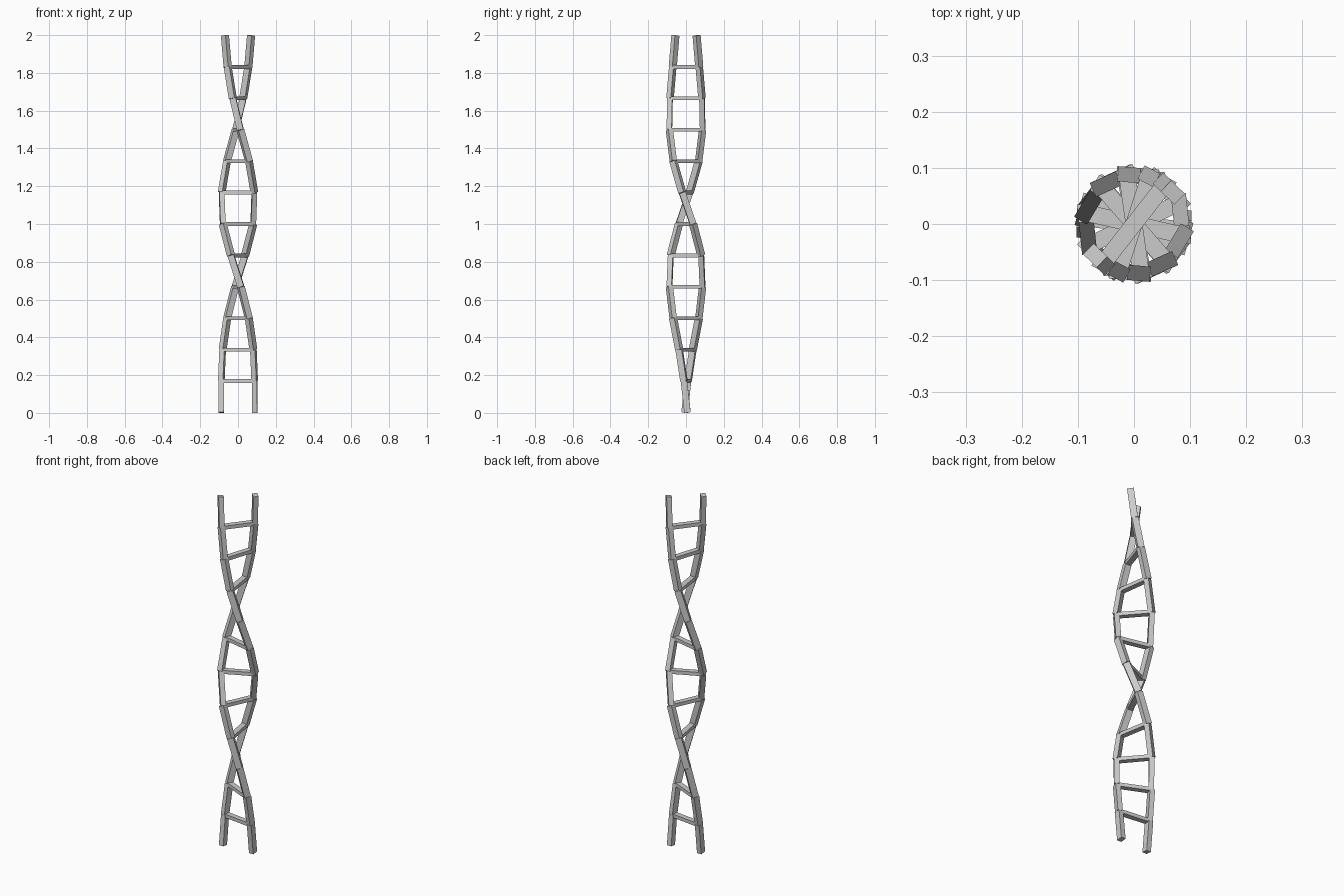
import bpy
from math import radians, cos, sin
from mathutils import Matrix, Vector

if "Cube" in bpy.data.objects:
    bpy.data.objects.remove(bpy.data.objects["Cube"])

R = 0.089          # rail centre-line radius
STEPS = 12
# eased twist of the ladder (degrees) at each level, bottom to top
TWIST = [5, -7, -24, -50, -80, -115, -155, -193, -229, -262, -288, -308, -321]
levels = [0.002 + 1.996 * i / STEPS for i in range(STEPS + 1)]


def box(name, size, centre, ax, ay, az):
    """Box of a given size with its local axes along ax, ay, az."""
    bpy.ops.mesh.primitive_cube_add(size=1)
    o = bpy.context.object
    o.name = name
    rot = Matrix((ax, ay, az)).transposed().to_4x4()
    o.matrix_world = Matrix.Translation(centre) @ rot @ Matrix.Diagonal((*size, 1))
    return o


def rail_point(i, side):
    a = radians(TWIST[i])
    return Vector((side * R * cos(a), side * R * sin(a), levels[i]))


# two twisting rails made of straight pieces
for side, label in ((1, "right"), (-1, "left")):
    for i in range(STEPS):
        p, q = rail_point(i, side), rail_point(i + 1, side)
        az = (q - p).normalized()
        a = radians((TWIST[i] + TWIST[i + 1]) / 2)
        ax = Vector((cos(a), sin(a), 0))
        ay = az.cross(ax).normalized()
        box(f"{label}_rail_{i + 1}", (0.027, 0.034, (q - p).length),
            (p + q) / 2, ay.cross(az), ay, az)

# flat rungs at every joint
for i in range(1, STEPS):
    a = radians(TWIST[i])
    ax = Vector((cos(a), sin(a), 0))
    ay = Vector((-sin(a), cos(a), 0))
    box(f"rung_{i}", (2 * R - 0.01, 0.03, 0.02),
        Vector((0, 0, levels[i])), ax, ay, Vector((0, 0, 1)))
